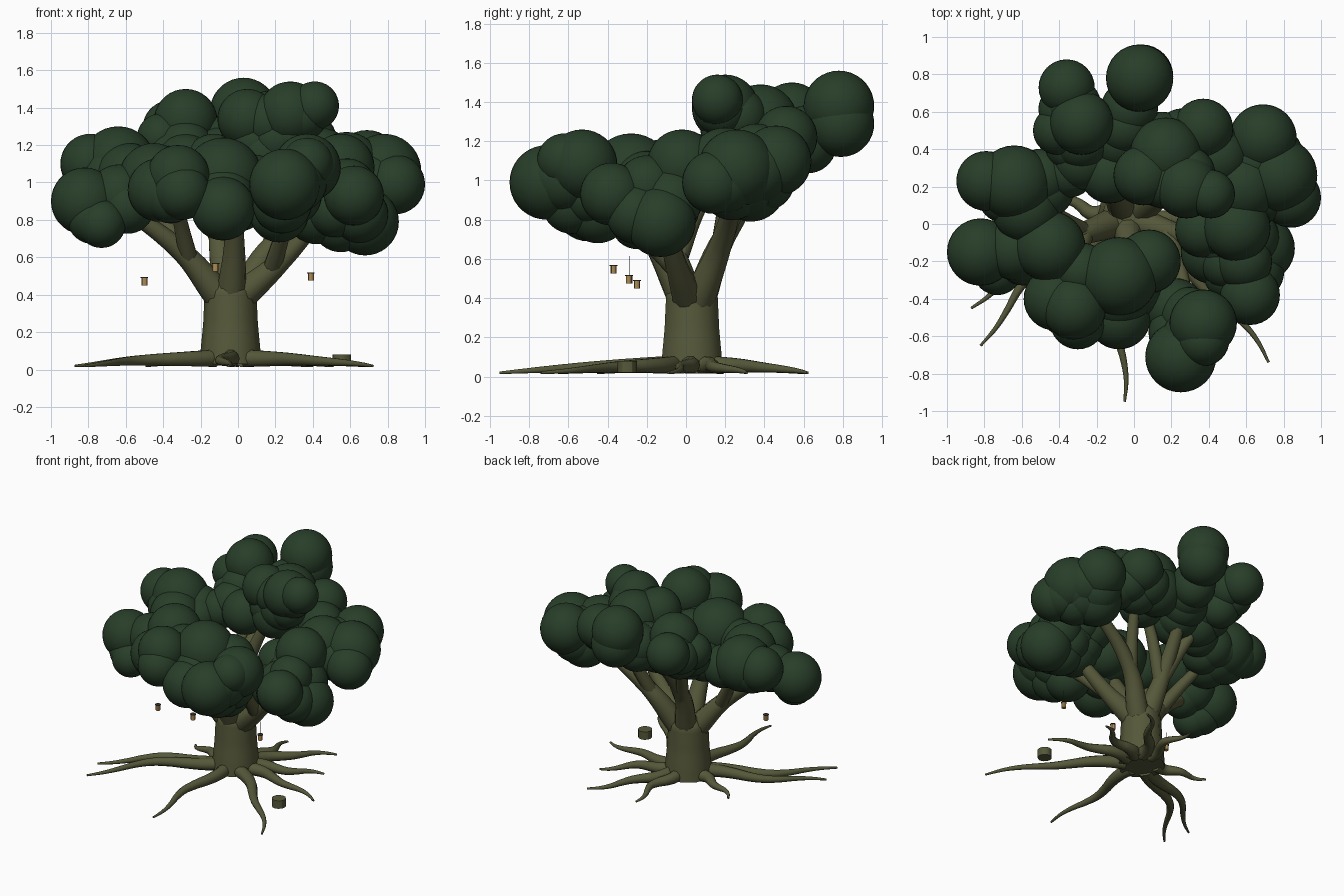
import bpy
import math
from mathutils import Vector

cube = bpy.data.objects.get("Cube")
if cube:
    bpy.data.objects.remove(cube, do_unlink=True)


def make_material(name, red, green, blue):
    material = bpy.data.materials.new(name)
    material.use_nodes = True
    colour = (red, green, blue, 1)
    material.diffuse_color = colour
    shader = material.node_tree.nodes["Principled BSDF"]
    shader.inputs["Base Color"].default_value = colour
    shader.inputs["Roughness"].default_value = 1
    return material


LEAF = make_material("leaf green", .021, .048, .022)
BARK = make_material("olive bark", .092, .098, .042)
BRASS = make_material("lantern amber", .42, .26, .085)
DARK = make_material("dark metal", .04, .035, .025)
UP = Vector((0, 0, 1))
TRUNK = Vector((-.04, .03, 0))


def finish(name, material, angle=60):
    """Name, colour and smooth the active object."""
    part = bpy.context.object
    part.name = name
    part.data.materials.clear()
    part.data.materials.append(material)
    bpy.ops.object.shade_smooth_by_angle(angle=math.radians(angle))


def cylinder(name, material, centre, radius, height, sides):
    bpy.ops.mesh.primitive_cylinder_add(
        vertices=sides, radius=radius, depth=height, location=centre)
    finish(name, material, 30)


def leaf_ball(name, centre, radius):
    bpy.ops.mesh.primitive_uv_sphere_add(
        segments=32, ring_count=18, radius=radius, location=centre)
    finish(name, LEAF)


def tube(name, points, radii):
    """Tapered round bark tube that runs smoothly through the given points."""
    curve = bpy.data.curves.new(name, "CURVE")
    curve.dimensions = "3D"
    curve.bevel_depth = 1
    curve.bevel_resolution = 3
    curve.resolution_u = 6
    curve.use_fill_caps = True
    spline = curve.splines.new("BEZIER")
    spline.bezier_points.add(len(points) - 1)
    for knot, point, radius in zip(spline.bezier_points, points, radii):
        knot.co = point
        knot.radius = radius
        knot.handle_left_type = knot.handle_right_type = "AUTO"
    part = bpy.data.objects.new(name, curve)
    bpy.context.collection.objects.link(part)
    bpy.ops.object.select_all(action="DESELECT")
    part.select_set(True)
    bpy.context.view_layer.objects.active = part
    bpy.ops.object.convert(target="MESH")
    finish(name, BARK)


def root(name, tip_x, tip_y, bend):
    """Root that snakes along the ground from the trunk to its tip."""
    reach = Vector((tip_x, tip_y, 0)) - TRUNK
    outward = reach.normalized()
    sideways = UP.cross(outward)
    path, radii = [], []
    steps = 8
    for step in range(steps + 1):
        t = step / steps
        sway = bend * math.sin(math.pi * t) + .02 * math.sin(3 * math.pi * t)
        radius = .041 * (1 - t) + .007
        lift = .012 + radius + .008 * math.sin(math.pi * t)
        start = outward * .11 * (1 - t)
        path.append(TRUNK + start + reach * t + sideways * sway + UP * lift)
        radii.append(radius)
    tube(name + "_root", path, radii)


def clump(name, *balls):
    """Clump of leaf balls (x, y, z, radius); gives back its middle."""
    centres = [Vector(ball[:3]) for ball in balls]
    sizes = [ball[3] for ball in balls]
    for number, (centre, size) in enumerate(zip(centres, sizes), start=1):
        leaf_ball(f"{name}_leaves_{number}", centre, size)

    # Slightly smaller and lower balls fill the gaps between each pair
    for first in range(len(balls)):
        for second in range(first):
            middle = (centres[first] + centres[second]) / 2
            size = (sizes[first] + sizes[second]) / 2
            leaf_ball(f"{name}_filler_{first}_{second}",
                      middle - UP * .03, size * .9)
    return sum(centres, Vector()) / len(centres)


def bough(name, elbow, *ends):
    """Thick bough from the trunk top to an elbow, forking to each end."""
    elbow = Vector(elbow)
    lean = (elbow - TRUNK) * .25
    base = TRUNK + UP * .4 + Vector((lean.x, lean.y, 0))
    tube(name + "_bough", (base, elbow, ends[0]), (.082, .056, .032))
    for number, end in enumerate(ends[1:], start=1):
        start = base.lerp(elbow, .8)
        middle = elbow.lerp(end, .5) + UP * .02
        tube(f"{name}_fork_{number}", (start, middle, end), (.05, .038, .026))


# Trunk: slightly flared column with a gently domed top
tube("trunk", [TRUNK + UP * height for height in (.03, .1, .25, .42, .49)],
     (.165, .16, .146, .138, .1))

# Roots: tip position and sideways bend
root("left_front", .72, -.74, .05)
root("left", .7, -.09, .03)
root("left_back", .51, .31, -.03)
root("back_left", .4, .62, .04)
root("back", 0, .6, -.03)
root("back_right", -.49, .19, .03)
root("right", -.87, -.45, -.07)
root("right_front", -.82, -.65, -.09)
root("front", -.05, -.95, -.03)

# Leaves around the low ring of the canopy
right = clump("right", (-.82, -.15, .9, .18), (-.73, -.25, .78, .13),
              (-.45, -.12, 1.02, .19))
right_back = clump("right_back", (-.79, .23, 1.1, .16),
                   (-.64, .22, 1.1, .2), (-.58, .08, 1.03, .18),
                   (-.35, .28, 1.06, .14))
front_right = clump("front_right", (-.42, -.4, .96, .17),
                    (-.32, -.45, 1.03, .17), (-.28, -.25, 1, .15),
                    (-.3, -.52, .95, .15))
front = clump("front", (-.08, -.5, .86, .17), (-.08, -.28, 1.03, .21),
              (.08, -.2, .98, .17))
front_left = clump("front_left", (.37, -.53, 1.08, .18),
                   (.25, -.71, .99, .19), (.22, -.45, .84, .16),
                   (.37, -.62, 1.1, .14))
left = clump("left", (.62, -.38, .93, .16), (.68, -.13, .79, .18),
             (.42, -.15, .84, .17), (.55, -.02, 1.08, .18),
             (.37, -.03, .98, .15))
left_back = clump("left_back", (.69, .46, 1.1, .18), (.78, .26, 1.06, .2),
                  (.84, .14, .99, .16), (.58, .2, 1.08, .19),
                  (.62, .33, .97, .18))

# Leaves of the high back of the canopy
back_left = clump("back_left", (.37, .51, 1.22, .16), (.15, .42, 1.18, .18),
                  (.45, .36, 1.13, .16))
upper = clump("upper", (.05, .26, 1.34, .16), (.17, .38, 1.3, .19),
              (.28, .2, 1.37, .17), (.41, .16, 1.41, .13),
              (.14, .25, 1.15, .16))
back = clump("back", (.03, .78, 1.38, .18), (.04, .79, 1.29, .17),
             (-.08, .45, 1.14, .16), (-.13, .27, 1.1, .16))
back_right = clump("back_right", (-.36, .73, 1.29, .15),
                   (-.28, .54, 1.33, .17), (-.28, .34, 1.1, .16),
                   (-.41, .5, 1.24, .13))

# Boughs: elbow position, then the clumps each one carries
bough("right", (-.3, -.06, .63), right, front_right, right_back)
bough("left", (.22, -.05, .57), left, front_left)
bough("left_back", (.2, .18, .68), left_back, back_left)
bough("back", (-.1, .2, .72), back, back_right, upper)
bough("front", (-.02, -.15, .66), front)

# Lanterns: amber body with dark cap, thin posts and a short cord
LANTERNS = {
    "right": (-.5, -.25, .47),
    "middle": (-.12, -.37, .545),
    "left": (.39, -.29, .495),
}
for side, place in LANTERNS.items():
    centre = Vector(place)
    cylinder(side + "_lantern_body", BRASS, centre, .016, .04, 12)
    cylinder(side + "_lantern_cap", DARK, centre + UP * .021, .02, .005, 12)
    for turn in range(4):
        angle = math.pi * (turn + .5) / 2
        post = Vector((math.cos(angle), math.sin(angle), 0)) * .016
        cylinder(f"{side}_lantern_post_{turn}", DARK, centre + post,
                 .0008, .038, 4)
    cylinder(side + "_lantern_cord", DARK, centre + UP * .07, .001, .1, 5)

# Stump seat beside the roots
cylinder("stump", BARK, (.555, -.3, .05), .049, .06, 12)
